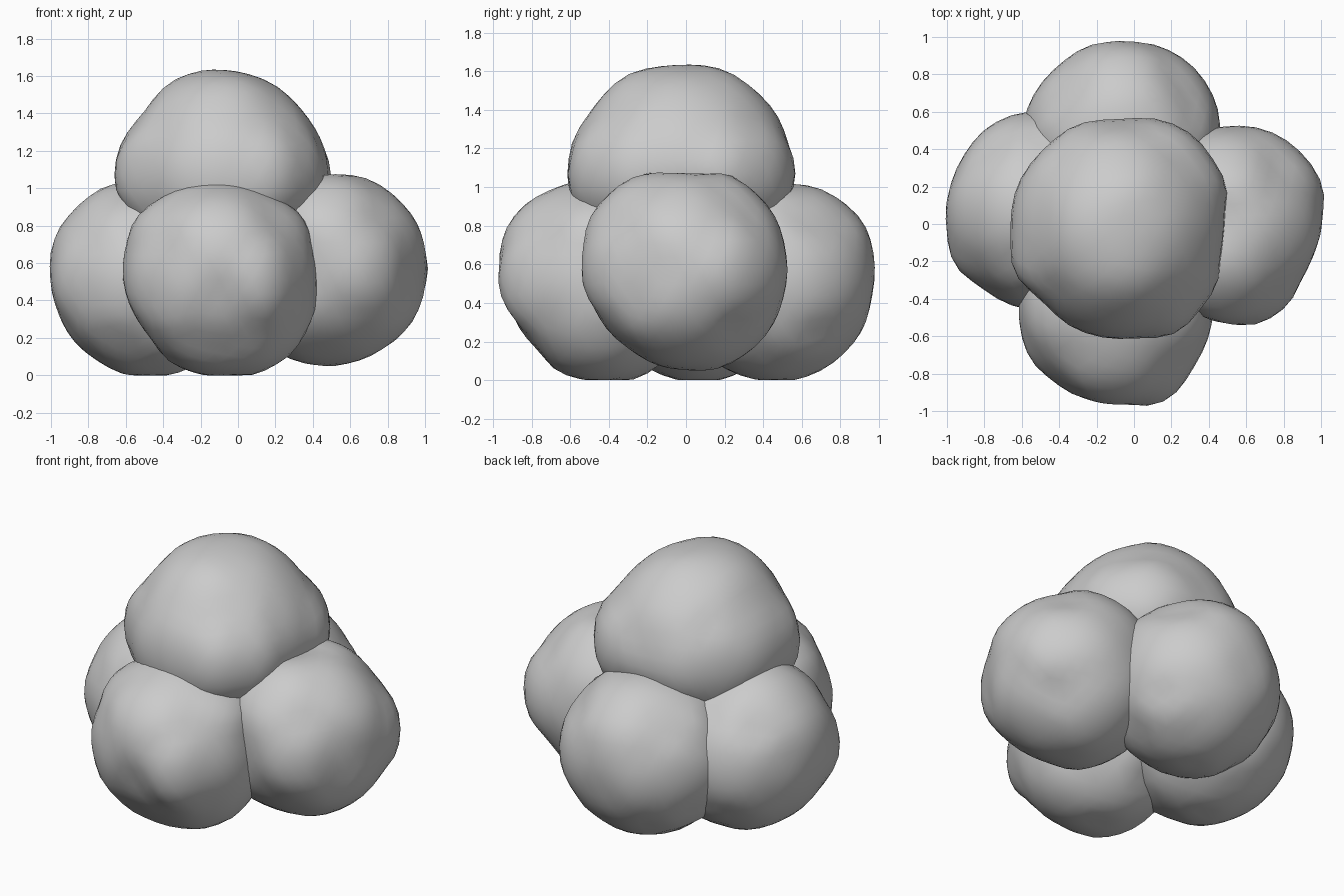
import bpy, math
from mathutils import Vector, noise


def rock(name, centre, size, front=(), side=(), top=()):
    """Icosphere pulled towards outline points read in the front, side and top planes."""
    c = Vector(centre)
    pts = [Vector((x, c.y, z)) for x, z in front]
    pts += [Vector((c.x, y, z)) for y, z in side]
    pts += [Vector((x, y, c.z)) for x, y in top]
    guides = [((p - c).normalized(), (p - c).length) for p in pts]
    bpy.ops.mesh.primitive_ico_sphere_add(subdivisions=4, radius=1, location=c)
    ob = bpy.context.object
    ob.name = name
    for v in ob.data.vertices:
        d = v.co.normalized()
        total, offset = 0.15, 0.0
        for g, r in guides:
            w = math.exp((d.dot(g) - 1) * 32)
            total += w
            offset += w * (r - size)
        bump = 0.02 * noise.noise(d * 3 + c * 7) * 0.15 / total
        v.co = d * (size + offset / total + bump)
        # Level underside resting on the ground
        v.co.z = max(v.co.z, -c.z)
    bpy.ops.object.shade_smooth()
    return ob


# Four base rocks
rock("front_rock", (-0.10, -0.45, 0.51), 0.52,
     front=[(-.61, .64), (-.55, .85), (-.38, .97), (-.27, 1.02), (-.03, 1.03), (.20, .95),
            (.34, .87), (.41, .62), (.39, .28), (.28, .10), (.13, .02), (-.17, 0),
            (-.30, .04), (-.50, .25), (-.58, .40)],
     side=[(-.97, .63), (-.93, .80), (-.85, .90), (-.62, 1.02), (-.91, .45), (-.88, .30),
           (-.80, .20), (-.60, .02), (-.27, .0)],
     top=[(-.61, -.56), (-.57, -.70), (-.40, -.86), (-.29, -.93), (.14, -.96),
          (.21, -.93), (.30, -.78), (.40, -.60)])

rock("right_rock", (0.48, -0.02, 0.57), 0.52,
     front=[(.99, .72), (.97, .80), (.85, .95), (.70, 1.05), (.52, 1.08), (.42, 1.02),
            (.99, .42), (.95, .30), (.85, .20), (.68, .09), (.36, .06), (.25, .10)],
     side=[(-.55, .66), (-.50, .85), (-.30, 1.05), (-.18, 1.08), (.25, 1.06), (.45, .88),
           (.51, .73), (.51, .43), (.45, .28), (.36, .17), (.20, .07), (-.10, .07),
           (-.30, .17), (-.45, .33)],
     top=[(.99, .26), (.92, .36), (.75, .50), (.62, .52), (.40, .50), (.96, -.15),
          (.92, -.25), (.76, -.48), (.68, -.54), (.46, -.52), (.37, -.45)])

rock("left_rock", (-0.49, 0.07, 0.51), 0.52,
     front=[(-1, .66), (-.97, .78), (-.86, .90), (-.72, 1.02), (-.64, 1.02), (-.99, .45),
            (-.95, .32), (-.90, .21), (-.75, .08), (-.60, 0), (-.30, .02)],
     top=[(-1, -.05), (-.98, -.20), (-.80, -.35), (-.65, -.44), (-.98, .20),
          (-.92, .35), (-.78, .52), (-.63, .60), (-.55, .59)])

rock("back_rock", (-0.06, 0.45, 0.51), 0.52,
     side=[(.97, .65), (.94, .80), (.82, .92), (.65, 1.02), (.53, 1.0), (.96, .45),
           (.91, .25), (.80, .12), (.60, .01), (.30, .02)],
     top=[(-.58, .60), (-.52, .72), (-.40, .85), (-.24, .96), (.15, .95),
          (.30, .86), (.42, .70), (.46, .60), (.45, .50)])

# Rock stacked on top
rock("top_rock", (-0.08, -0.02, 1.07), 0.56,
     front=[(-.66, 1.07), (-.62, 1.25), (-.50, 1.40), (-.36, 1.57), (-.28, 1.61), (0, 1.62),
            (.20, 1.55), (.35, 1.40), (.44, 1.27), (.49, 1.08), (.34, .88), (-.50, .83)],
     side=[(-.62, 1.05), (-.60, 1.20), (-.45, 1.45), (-.31, 1.59), (-.15, 1.62), (.20, 1.61),
           (.36, 1.50), (.48, 1.37), (.53, 1.20), (.56, 1.0), (.45, .85)],
     top=[(-.65, .15), (-.55, .33), (-.28, .55), (.13, .57), (.30, .50), (.49, .25),
          (.47, -.10), (.42, -.38), (.22, -.60), (-.10, -.61), (-.30, -.57),
          (-.50, -.40), (-.66, -.25), (-.66, 0)])
